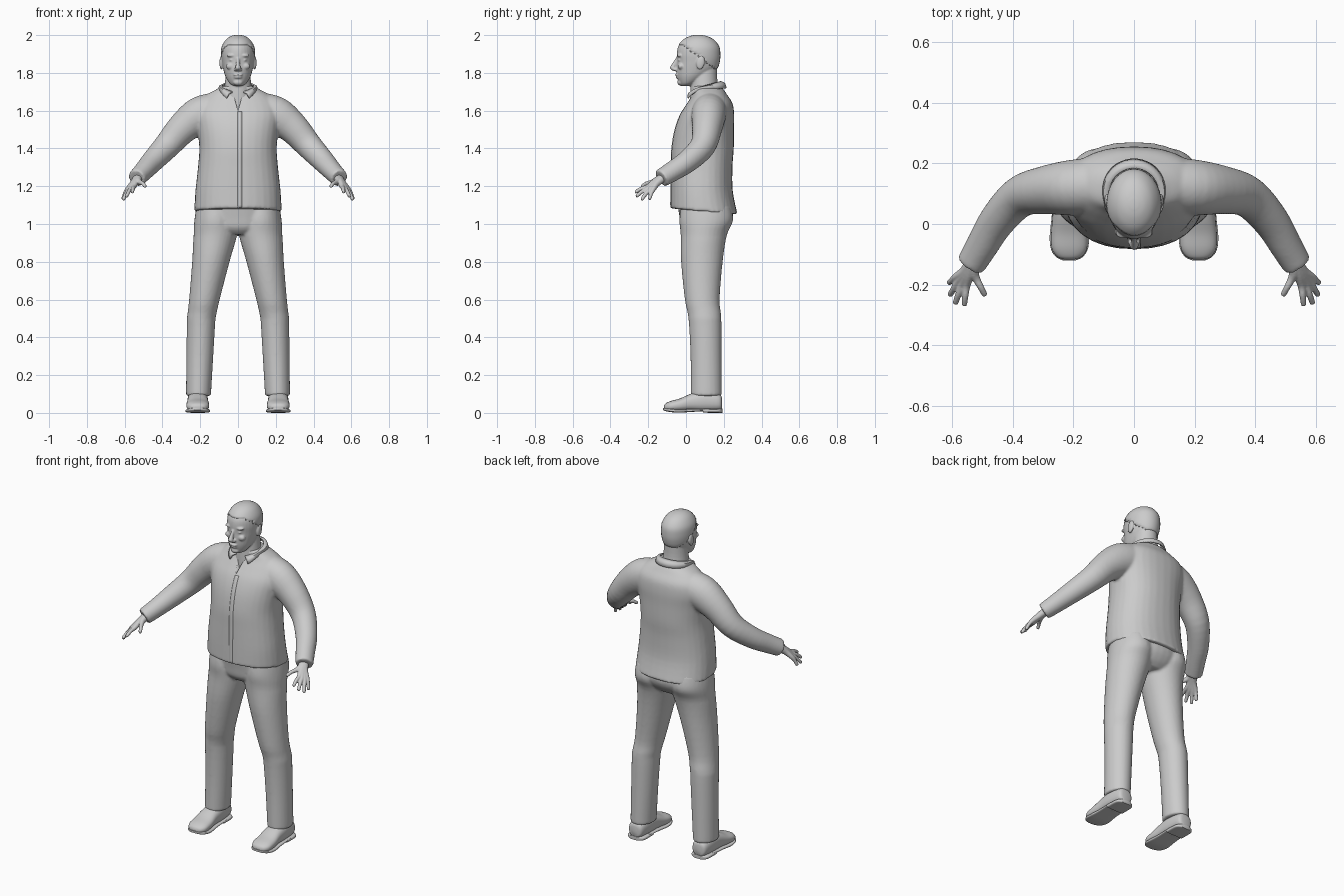
import bpy, bmesh, math
from mathutils import Vector, Matrix

cube = bpy.data.objects.get("Cube")
if cube:
    bpy.data.objects.remove(cube)

X, Y, Z = Vector((1, 0, 0)), Vector((0, 1, 0)), Vector((0, 0, 1))
grey = bpy.data.materials.new("plain grey")
grey.use_nodes = True
grey.diffuse_color = (0.6, 0.6, 0.6, 1)
grey.node_tree.nodes["Principled BSDF"].inputs["Base Color"].default_value = (0.6, 0.6, 0.6, 1)


def finish(name, bm, voxel=0, smooth=0):
    """Turn a bmesh into a smooth object, optionally fusing its pieces."""
    bmesh.ops.recalc_face_normals(bm, faces=bm.faces)
    mesh = bpy.data.meshes.new(name)
    bm.to_mesh(mesh)
    bm.free()
    mesh.materials.append(grey)
    ob = bpy.data.objects.new(name, mesh)
    bpy.context.collection.objects.link(ob)
    if voxel:
        rm = ob.modifiers.new("fuse", 'REMESH')
        rm.mode, rm.voxel_size, rm.use_smooth_shade = 'VOXEL', voxel, True
        sm = ob.modifiers.new("soften", 'SMOOTH')
        sm.factor, sm.iterations = 0.5, smooth
    bpy.ops.object.select_all(action='DESELECT')
    ob.select_set(True)
    bpy.context.view_layer.objects.active = ob
    bpy.ops.object.shade_smooth_by_angle(angle=math.radians(50))
    return ob


def spline(rows, steps):
    """Catmull-Rom interpolation of rows of numbers."""
    out = []
    for i in range(len(rows) - 1):
        a, b, c, d = (rows[max(0, min(len(rows) - 1, i + k))] for k in (-1, 0, 1, 2))
        for s in range(steps):
            t = s / steps
            out.append([0.5 * (2 * q + (r - p) * t + (2 * p - 5 * q + 4 * r - w) * t * t
                               + (3 * q - p - 3 * r + w) * t ** 3) for p, q, r, w in zip(a, b, c, d)])
    return out + [list(rows[-1])]


def loft(bm, rows, axes=None, power=2.0, steps=4, sides=32):
    """Skin closed sections (x, y, z, half width, half depth); tubes follow the path."""
    rows = spline(rows, steps)
    rings = []
    for i, (x, y, z, ru, rv) in enumerate(rows):
        if axes:
            u, v = axes
        else:
            t = Vector(rows[min(i + 1, len(rows) - 1)][:3]) - Vector(rows[max(i - 1, 0)][:3])
            u = t.cross(Y).normalized()
            v = t.cross(u).normalized()
        ring = []
        for k in range(sides):
            a = math.tau * k / sides
            c, s = math.cos(a), math.sin(a)
            c = math.copysign(abs(c) ** (2 / power), c)
            s = math.copysign(abs(s) ** (2 / power), s)
            ring.append(bm.verts.new(Vector((x, y, z)) + u * ru * c + v * rv * s))
        rings.append(ring)
    for p, q in zip(rings, rings[1:]):
        for k in range(sides):
            n = (k + 1) % sides
            bm.faces.new((p[k], p[n], q[n], q[k]))
    bm.faces.new(rings[0])
    bm.faces.new(rings[-1][::-1])


def upright(bm, rows, x=0, power=2.0):
    """Loft horizontal sections given as (z, centre y, half width, half depth)."""
    loft(bm, [(x, y, z, a, b) for z, y, a, b in rows], (X, Y), power)


def blob(bm, centre, radii, tilt=0):
    m = Matrix.Translation(centre) @ Matrix.Rotation(tilt, 4, 'X') @ Matrix.Diagonal((*radii, 1))
    bmesh.ops.create_uvsphere(bm, u_segments=20, v_segments=12, radius=1, matrix=m)


# Head: skull, neck and facial features fused together
skull = [(1.73, -0.005, 0.022, 0.02), (1.745, 0.01, 0.045, 0.045), (1.78, 0.033, 0.066, 0.08),
         (1.82, 0.055, 0.078, 0.106), (1.86, 0.064, 0.085, 0.112), (1.9, 0.065, 0.088, 0.114),
         (1.94, 0.066, 0.083, 0.107), (1.975, 0.066, 0.062, 0.08), (1.994, 0.066, 0.036, 0.044),
         (2.001, 0.066, 0.01, 0.012)]
bm = bmesh.new()
upright(bm, skull)
upright(bm, [(1.58, 0.11, 0.09, 0.09), (1.68, 0.1, 0.078, 0.078), (1.76, 0.096, 0.068, 0.07), (1.84, 0.1, 0.06, 0.066)])
loft(bm, [(0, -0.045, 1.88, 0.008, 0.008), (0, -0.06, 1.85, 0.01, 0.013),
          (0, -0.071, 1.825, 0.015, 0.015), (0, -0.055, 1.81, 0.012, 0.012)], (X, Y))
blob(bm, (0, -0.048, 1.79), (0.026, 0.011, 0.006))
blob(bm, (0, -0.044, 1.777), (0.022, 0.011, 0.007))
blob(bm, (0, -0.03, 1.75), (0.026, 0.016, 0.017))
for s in (-1, 1):
    blob(bm, (s * 0.034, -0.032, 1.892), (0.026, 0.016, 0.009))
    blob(bm, (s * 0.04, -0.026, 1.835), (0.024, 0.018, 0.018))
    blob(bm, (s * 0.032, -0.036, 1.868), (0.013, 0.007, 0.005))
    blob(bm, (s * 0.014, -0.056, 1.818), (0.008, 0.011, 0.008))
    blob(bm, (s * 0.089, 0.077, 1.853), (0.009, 0.022, 0.036), -0.15)
finish("head", bm, 0.0045, 3)

# Short hair: thin shell over the skull above the hairline
bm = bmesh.new()
upright(bm, [(z, y, a + 0.003, b + 0.003) for z, y, a, b in skull])
bald = [f for f in bm.faces if f.calc_center_median().z < 1.945 - max(0, f.calc_center_median().y + 0.01) * 0.75]
bmesh.ops.delete(bm, geom=bald, context='FACES')
finish("hair", bm).modifiers.new("thickness", 'SOLIDIFY').thickness = 0.005

# Jacket: torso and sleeves fused, hem dropping towards the back
bm = bmesh.new()
upright(bm, [(1.07, 0.095, 0.232, 0.178), (1.18, 0.083, 0.225, 0.165), (1.3, 0.083, 0.212, 0.163),
             (1.4, 0.088, 0.205, 0.165), (1.5, 0.097, 0.215, 0.157), (1.58, 0.112, 0.228, 0.143),
             (1.64, 0.126, 0.21, 0.12), (1.685, 0.125, 0.165, 0.092), (1.715, 0.115, 0.11, 0.082),
             (1.73, 0.105, 0.085, 0.074)], power=2.25)
for v in bm.verts:
    v.co.z -= max(0, 1.3 - v.co.z) / 0.23 * (v.co.y - 0.06) * 0.09
for s in (-1, 1):
    loft(bm, [(s * x, y, z, a, b) for x, y, z, a, b in (
        (0.1, 0.13, 1.61, 0.09, 0.09), (0.2, 0.12, 1.575, 0.1, 0.092), (0.29, 0.112, 1.51, 0.084, 0.08),
        (0.375, 0.09, 1.415, 0.07, 0.068), (0.45, 0.012, 1.335, 0.06, 0.06),
        (0.5, -0.07, 1.28, 0.052, 0.054), (0.537, -0.132, 1.242, 0.047, 0.05))])
jacket = finish("jacket", bm, 0.008, 5)

# Open neck: a wedge cut from the jacket front
bm = bmesh.new()
wedge = [bm.verts.new(p) for p in ((0, -0.2, 1.6), (0.045, -0.2, 1.76), (-0.045, -0.2, 1.76))]
face = bm.faces.new(wedge)
far = bmesh.ops.extrude_face_region(bm, geom=[face])["geom"]
bmesh.ops.translate(bm, verts=[g for g in far if isinstance(g, bmesh.types.BMVert)], vec=(0, 0.25, 0))
cutter = finish("neck_opening_cutter", bm)
cutter.hide_render = True
cutter.hide_set(True)
cut = jacket.modifiers.new("neck opening", 'BOOLEAN')
cut.operation, cut.object = 'DIFFERENCE', cutter

# Front placket hugging the jacket
bm = bmesh.new()
columns = [[bm.verts.new((x, -0.3, 1.085 + 0.51 * k / 60)) for k in range(61)] for x in (-0.003, 0.009, 0.021)]
for p, q in zip(columns, columns[1:]):
    for k in range(60):
        bm.faces.new((p[k], q[k], q[k + 1], p[k + 1]))
placket = finish("placket", bm)
wrap = placket.modifiers.new("hug", 'SHRINKWRAP')
wrap.target, wrap.wrap_method, wrap.offset = jacket, 'PROJECT', 0.001
wrap.use_project_y, wrap.use_positive_direction, wrap.use_negative_direction = True, True, True
placket.modifiers.new("thickness", 'SOLIDIFY').thickness = 0.003

# Collar: folded band round the neck ending in two points
bm = bmesh.new()
bands = []
for k in range(41):
    a = math.radians(-90 + 20 + 320 * k / 40)
    c, s = math.cos(a), math.sin(a)
    front = max(0, -s) ** 3
    top = (0.083 * c, 0.103 + 0.083 * s, 1.735 + 0.022 * s - 0.015 * front)
    low = (0.106 * c + math.copysign(0.03, c) * front, 0.108 + 0.108 * s, 1.712 + 0.008 * s - 0.045 * front)
    mid = [(p + q) / 2 + o for p, q, o in zip(top, low, (0.006 * c, 0.006 * s, 0.007))]
    bands.append([bm.verts.new(p) for p in (top, mid, low)])
for p, q in zip(bands, bands[1:]):
    for k in (0, 1):
        bm.faces.new((p[k], q[k], q[k + 1], p[k + 1]))
finish("collar", bm).modifiers.new("thickness", 'SOLIDIFY').thickness = 0.008

# Trousers: hips and two legs fused
bm = bmesh.new()
upright(bm, [(1.14, 0.09, 0.2, 0.14), (1.04, 0.108, 0.222, 0.143), (0.98, 0.1, 0.2, 0.125), (0.945, 0.095, 0.12, 0.09)])
for s in (-1, 1):
    upright(bm, [(1.1, 0.105, 0.1, 0.13), (1.02, 0.107, 0.113, 0.142), (0.94, 0.094, 0.115, 0.122),
                 (0.8, 0.084, 0.099, 0.11), (0.6, 0.086, 0.081, 0.092), (0.5, 0.1, 0.076, 0.087),
                 (0.3, 0.106, 0.071, 0.082), (0.09, 0.107, 0.066, 0.082)])
    lean = bm.verts[:][-32 * 29:]
    for v in lean:
        z = v.co.z
        # Legs spread quickly to the knee, then fall almost straight
        shift = 0.118 + 0.077 * min(1, max(0, (0.95 - z) / 0.45)) + 0.014 * min(1, max(0, (0.5 - z) / 0.4))
        v.co.x += s * shift
finish("trousers", bm, 0.008, 4)

# Shoes and hands, one of each per side
FINGERS = {"index": ((0.552, -0.203, 1.197), (0.56, -0.27, 1.168)),
           "middle": ((0.567, -0.2, 1.188), (0.59, -0.264, 1.146)),
           "ring": ((0.579, -0.189, 1.182), (0.608, -0.236, 1.128)),
           "little": ((0.586, -0.174, 1.182), (0.611, -0.195, 1.13)),
           "thumb": ((0.519, -0.182, 1.221), (0.49, -0.237, 1.198))}
for side, s in (("left", 1), ("right", -1)):
    bm = bmesh.new()
    loft(bm, [(s * 0.213, y, z, a, b) for y, z, a, b in (
        (0.19, 0.05, 0.025, 0.03), (0.175, 0.056, 0.045, 0.045), (0.1, 0.062, 0.054, 0.056),
        (0.03, 0.056, 0.055, 0.047), (-0.03, 0.042, 0.06, 0.035), (-0.08, 0.035, 0.058, 0.028),
        (-0.108, 0.03, 0.04, 0.02), (-0.117, 0.027, 0.016, 0.01))], (X, Z), 2.4)
    finish(side + "_shoe", bm)
    bm = bmesh.new()
    for rows in ([(0.192, 0.011, 0.03, 0.011), (0.17, 0.011, 0.055, 0.011), (0.1, 0.012, 0.058, 0.011), (0.09, 0.012, 0.058, 0.01)],
                 [(0.12, 0.017, 0.057, 0.006), (0.03, 0.013, 0.058, 0.008), (-0.04, 0.01, 0.065, 0.009),
                  (-0.085, 0.014, 0.06, 0.009), (-0.11, 0.018, 0.042, 0.008), (-0.121, 0.021, 0.018, 0.006)]):
        loft(bm, [(s * 0.213, *r) for r in rows], (X, Z), 4)
    finish(side + "_sole", bm)
    bm = bmesh.new()
    for knuckle, tip in FINGERS.values():
        k, t = Vector(knuckle), Vector(tip)
        path = [(Vector((0.525, -0.11, 1.252)), 0.024), (k.lerp(Vector((0.535, -0.14, 1.238)), 0.6), 0.018),
                (k, 0.013), (k.lerp(t, 0.5) + Z * 0.005, 0.0105), (k.lerp(t, 0.92), 0.009), (t, 0.005)]
        loft(bm, [(s * p.x, p.y, p.z, r, r) for p, r in path], sides=16)
    finish(side + "_hand", bm, 0.0035, 2)
